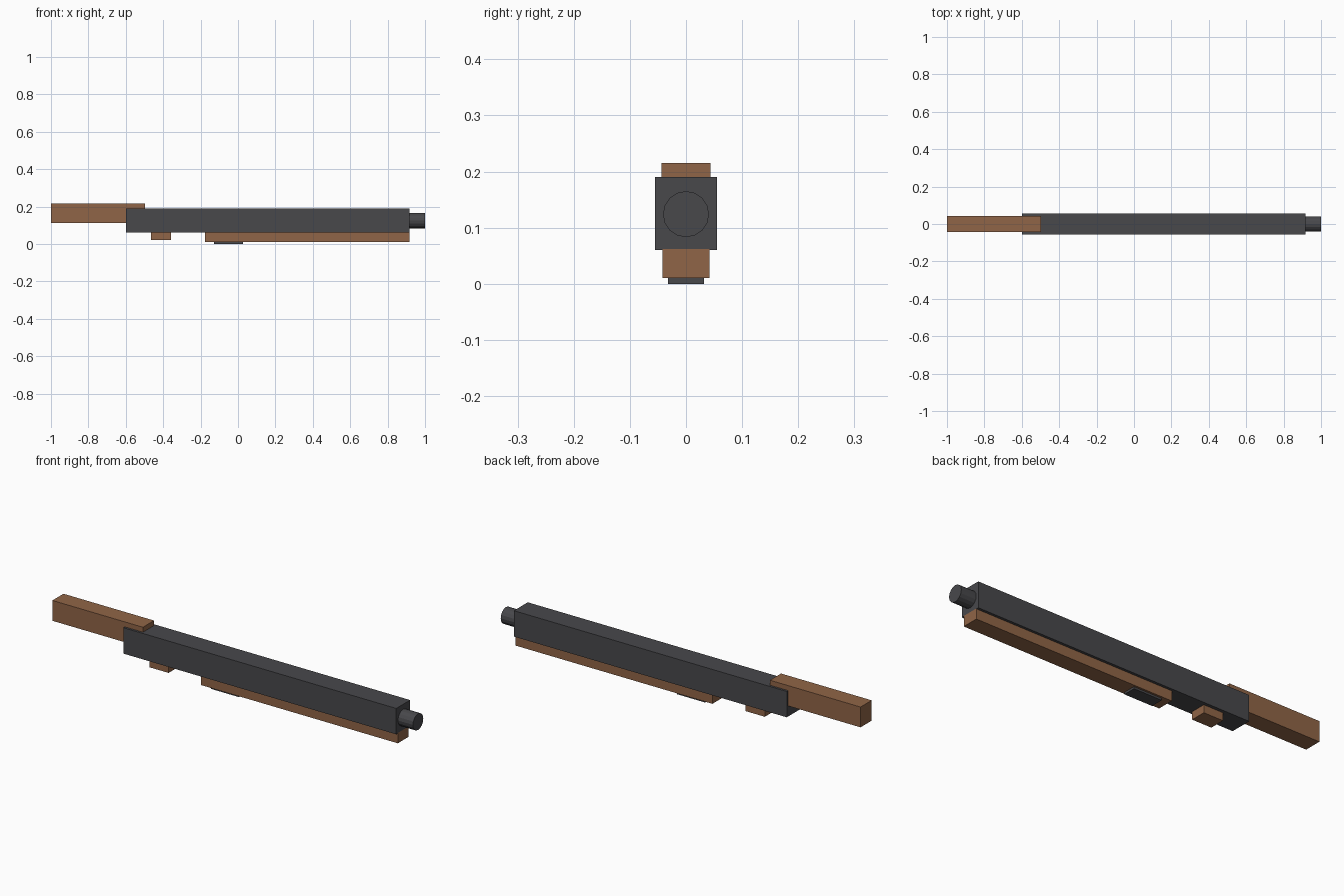
import bpy
from math import pi

cube = bpy.data.objects.get("Cube")
if cube:
    bpy.data.objects.remove(cube, do_unlink=True)


def material(name, color):
    mat = bpy.data.materials.new(name)
    mat.use_nodes = True
    mat.diffuse_color = color
    mat.node_tree.nodes["Principled BSDF"].inputs["Base Color"].default_value = color
    return mat


metal = material("dark grey metal", (0.065, 0.065, 0.071, 1))
wood = material("brown wood", (0.28, 0.13, 0.063, 1))


def finish(name, mat):
    obj = bpy.context.object
    obj.name = name
    obj.data.materials.append(mat)
    bpy.ops.object.transform_apply(location=False, rotation=True, scale=True)
    return obj


def box(name, mat, x, half_width, z):
    """Box between two x and two z limits, centred on y = 0."""
    bpy.ops.mesh.primitive_cube_add(size=1, location=(sum(x) / 2, 0, sum(z) / 2))
    bpy.context.object.scale = (x[1] - x[0], 2 * half_width, z[1] - z[0])
    return finish(name, mat)


# Long metal body with wooden parts fixed to it
box("body", metal, (-0.598, 0.917), 0.055, (0.06, 0.19))
box("stock", wood, (-1.0, -0.497), 0.044, (0.113, 0.215))
box("fore_end", wood, (-0.176, 0.917), 0.042, (0.01, 0.062))
box("grip", wood, (-0.465, -0.358), 0.039, (0.021, 0.062))

# Small metal plate under the fore end
box("bottom_plate", metal, (-0.128, 0.027), 0.032, (0.0, 0.012))

# Round stub at the front of the body
bpy.ops.mesh.primitive_cylinder_add(vertices=16, radius=0.041, depth=0.12,
                                    location=(0.94, 0, 0.124), rotation=(0, pi / 2, 0))
finish("barrel", metal)
